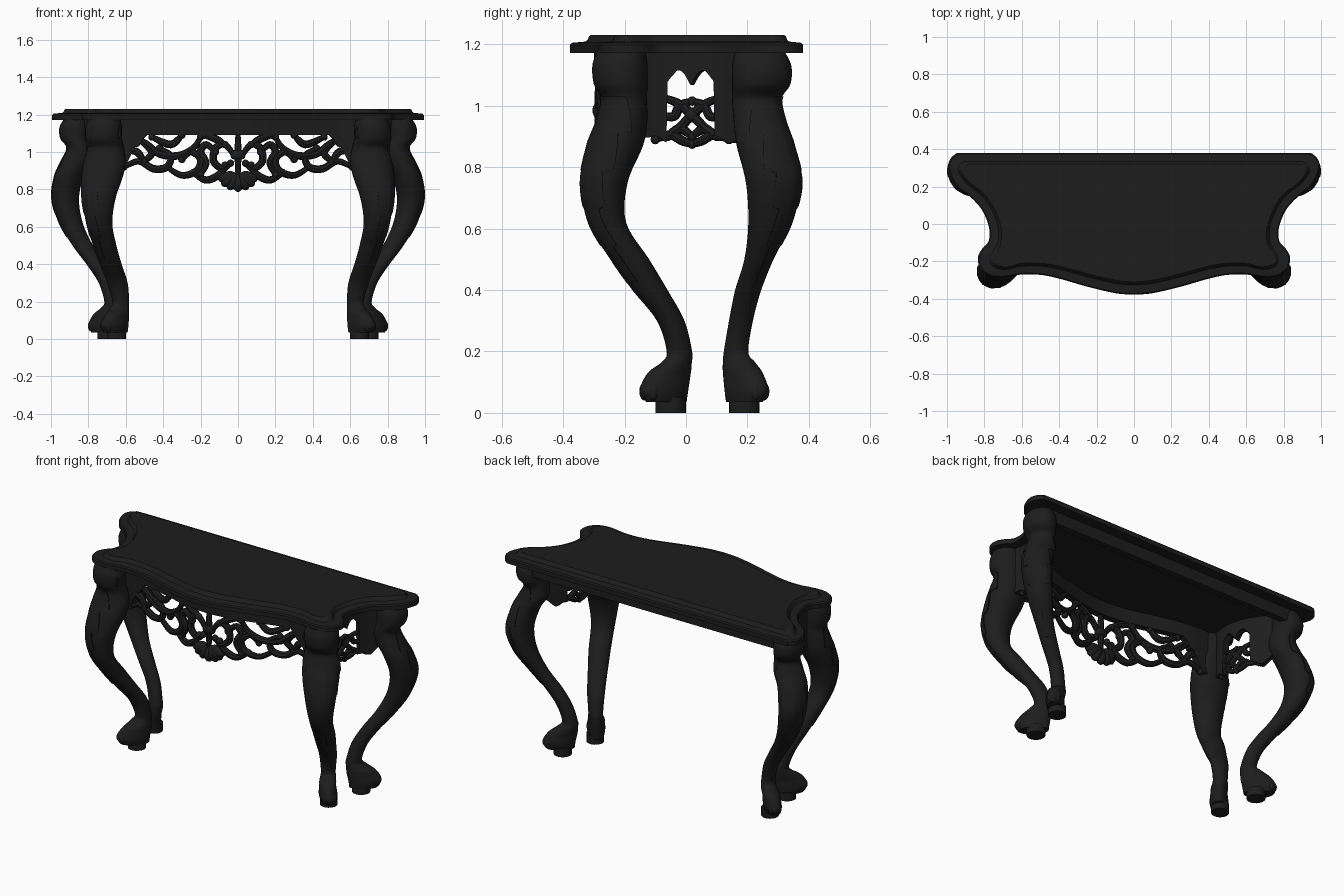
import bpy, bmesh, math
from mathutils import Vector

if "Cube" in bpy.data.objects:
    bpy.data.objects.remove(bpy.data.objects["Cube"])

mat = bpy.data.materials.new("black lacquer")
mat.diffuse_color = (0.0125, 0.0125, 0.0125, 1)
mat.use_nodes = True
mat.node_tree.nodes["Principled BSDF"].inputs["Base Color"].default_value = mat.diffuse_color


def spline(pts, n):
    """Smooth curve through points of any dimension, n samples per span."""
    out = []
    for i in range(len(pts) - 1):
        p = [pts[max(i - 1, 0)], pts[i], pts[i + 1], pts[min(i + 2, len(pts) - 1)]]
        for k in range(n):
            t = k / n
            out.append(tuple(0.5 * (2 * b + (c - a) * t + (2 * a - 5 * b + 4 * c - d) * t * t
                                    + (3 * b - a - 3 * c + d) * t ** 3) for a, b, c, d in zip(*p)))
    return out + [tuple(pts[-1])]


def loft(bm, rings):
    """Skin closed rings of equal size and cap both ends."""
    vs = [[bm.verts.new(p) for p in r] for r in rings]
    n = len(vs[0])
    for a, b in zip(vs, vs[1:]):
        for i in range(n):
            bm.faces.new((a[i], a[(i + 1) % n], b[(i + 1) % n], b[i]))
    bm.faces.new(vs[0][::-1])
    bm.faces.new(vs[-1])


def finish(name, bm, angle=40):
    bmesh.ops.recalc_face_normals(bm, faces=bm.faces[:])
    me = bpy.data.meshes.new(name)
    bm.to_mesh(me)
    bm.free()
    me.materials.append(mat)
    for p in me.polygons:
        p.use_smooth = True
    me.set_sharp_from_angle(angle=math.radians(angle))
    bpy.context.collection.objects.link(bpy.data.objects.new(name, me))


# ---- curved walls that the pierced aprons follow
def front_wall(u):
    return Vector((u, -0.225 - 0.055 * math.cos(math.pi * u / 0.6), 0))


def side_wall(s):
    return lambda v: Vector((s * (0.70 + 1.8 * (v + 0.05) ** 2), v, 0))


def frame(wall, u):
    d = (wall(u + 0.01) - wall(u - 0.01)).normalized()
    return wall(u), d, Vector((d.y, -d.x, 0))


def tube(bm, wall, pts, r=0.018):
    """Carved tendril lying in a wall, swelling at its middle, with bead tips."""
    path = spline(pts, 6)
    rings = []
    for i, (u, z) in enumerate(path):
        a, b = path[max(i - 1, 0)], path[min(i + 1, len(path) - 1)]
        du, dz = b[0] - a[0], b[1] - a[1]
        ln = math.hypot(du, dz) or 1
        p, d, nrm = frame(wall, u)
        side = d * (-dz / ln) + Vector((0, 0, du / ln))
        w = r * (0.75 + 0.4 * math.sin(math.pi * i / (len(path) - 1)))
        rings.append([p + Vector((0, 0, z)) + w * (math.cos(k * math.pi / 4) * side
                      + math.sin(k * math.pi / 4) * nrm) for k in range(8)])
    loft(bm, rings)
    for u, z in (pts[0], pts[-1]):
        bead(bm, wall(u) + Vector((0, 0, z)), (r * 1.1,) * 3)


def bead(bm, pos, size, tilt=0):
    vs = bmesh.ops.create_uvsphere(bm, u_segments=12, v_segments=8, radius=1)["verts"]
    c, s = math.cos(tilt), math.sin(tilt)
    for v in vs:
        x, y, z = (v.co[i] * size[i] for i in range(3))
        v.co = Vector(pos) + Vector((c * x + s * z, y, c * z - s * x))


def panel(bm, wall, u0, u1, low, top=1.178, half=0.02, n=64):
    rings = []
    for i in range(n + 1):
        u = u0 + (u1 - u0) * i / n
        p, d, nrm = frame(wall, u)
        rings.append([p + nrm * h + Vector((0, 0, z)) for h, z in
                      ((half, low(u)), (half, top), (-half, top), (-half, low(u)))])
    loft(bm, rings)


# ---- table top: outer and inner outlines (right half, back to front)
outer = [(0, .38), (.5, .38), (.9, .38), (.96, .37), (.99, .33), (.988, .28), (.95, .205), (.87, .14),
         (.81, .07), (.775, -.02), (.777, -.09), (.81, -.13), (.835, -.18), (.82, -.24), (.77, -.277),
         (.7, -.285), (.6, -.27), (.5, -.272), (.4, -.292), (.25, -.335), (.1, -.37), (0, -.378)]
inner = [(0, .32), (.5, .32), (.85, .32), (.9, .315), (.92, .295), (.915, .265), (.87, .215), (.8, .16),
         (.745, .08), (.71, -.02), (.712, -.1), (.735, -.15), (.755, -.185), (.745, -.21), (.715, -.225),
         (.67, -.228), (.6, -.21), (.5, -.21), (.4, -.225), (.25, -.265), (.1, -.3), (0, -.31)]


def whole(half):
    h = spline(half, 6)
    return h + [(-x, y) for x, y in h[-2:0:-1]]


O, I = whole(outer), whole(inner)
bm = bmesh.new()
loft(bm, [[((1 - t) * a[0] + t * b[0], (1 - t) * a[1] + t * b[1], z) for a, b in zip(O, I)]
          for t, z in ((0, 1.172), (0, 1.198), (.1, 1.205), (.75, 1.209), (.85, 1.215), (.92, 1.226), (1, 1.23))])
finish("table_top", bm, 30)

# ---- cabriole legs: height, x range, y range
front_keys = [(1.178, .63, .80, -.29, -.13), (1.13, .62, .815, -.305, -.125), (1.07, .62, .815, -.30, -.125),
              (1.02, .61, .80, -.275, -.125), (.95, .60, .818, -.29, -.125), (.87, .615, .83, -.32, -.14),
              (.75, .655, .833, -.342, -.19), (.62, .672, .81, -.318, -.195), (.5, .65, .775, -.247, -.12),
              (.4, .622, .738, -.175, -.06), (.3, .59, .70, -.095, -.005), (.2, .582, .672, -.063, .02),
              (.165, .582, .685, -.08, .019), (.13, .582, .71, -.125, .016), (.075, .585, .735, -.15, .008),
              (.035, .59, .72, -.13, .002)]
rear_keys = [(1.178, .80, .93, .16, .32), (1.13, .79, .955, .15, .343), (1.07, .79, .95, .15, .34),
             (1.02, .78, .915, .15, .31), (.95, .78, .945, .155, .323), (.87, .825, .98, .165, .35),
             (.75, .85, .995, .195, .375), (.62, .83, .957, .203, .345), (.5, .775, .885, .19, .285),
             (.4, .71, .81, .16, .245), (.3, .655, .745, .14, .218), (.2, .63, .715, .123, .203),
             (.165, .63, .735, .12, .225), (.13, .635, .775, .12, .25), (.075, .645, .80, .125, .268),
             (.035, .65, .785, .13, .25)]


def section(key, ang, sgn, s, grow=1.0, deg=None):
    """Oval filling the given ranges; angle 0 faces the outer corner, the paw is narrowed."""
    z, x0, x1, y0, y1 = key
    if deg is None:
        deg = 92 - 8 * max(0, min(1, (.65 - z) / .3)) - 28 * max(0, min(1, (.2 - z) / .08))
    half = math.radians(deg) / 2
    c, n = grow * math.cos(ang) * math.cos(half), grow * math.sin(ang) * math.sin(half)
    return (s * ((x0 + x1) / 2 + (x1 - x0) / 2 * (c + n)),
            (y0 + y1) / 2 + sgn * (y1 - y0) / 2 * (c - n), z)


def leg(name, keys, block, sgn, s):
    bm = bmesh.new()
    rows = spline(keys, 6)
    loft(bm, [[section(r, j * math.tau / 32, sgn, s) for j in range(32)] for r in rows])
    # peg under the paw
    loft(bm, [[section((z,) + block, j * math.tau / 24, sgn, s, 1, 88) for j in range(24)] for z in (0, .05)])
    # toes
    toe = keys[-2]
    for a in (-.5, .5):
        bead(bm, section((.07,) + toe[1:], a, sgn, s, .8), (.018, .018, .03))
    finish(name, bm)
    # raised jagged leaf on the outward face of the knee
    bm = bmesh.new()
    rings = []
    for r in [r for r in spline(keys, 12) if .42 < r[0] < 1.03]:
        t = (1.03 - r[0]) / .61
        w = (1.3 - .9 * t) * (.65 + .45 * ((t * 5) % 1))
        up = [section(r, w * j / 6, sgn, s, 1.06 + .03 * (j == 0)) for j in range(-6, 7)]
        dn = [section(r, w * j / 6, sgn, s, .88) for j in range(6, -7, -1)]
        rings.append(up + dn)
    loft(bm, rings)
    finish(name + "_leaf", bm)


for s, side in ((1, "right"), (-1, "left")):
    leg("front_leg_" + side, front_keys, (.60, .70, -.1, 0), -1, s)
    leg("rear_leg_" + side, rear_keys, (.652, .752, .14, .24), 1, s)
    # volute on the front leg shoulder
    bm = bmesh.new()
    spiral = [(s * (.67 + (.05 - .0028 * i) * math.cos(i * .8)), 1.1 + (.05 - .0028 * i) * math.sin(i * .8))
              for i in range(16)]
    tube(bm, lambda u: Vector((u, -.265 - .3 * (abs(u) - .65), 0)), spiral, .009)
    finish("volute_" + side, bm)


# ---- front apron: rail plus pierced scrollwork, mirrored
def front_low(u):
    d = abs(u)
    return 1.09 - .06 * max(0, min(1, (d - .5) / .03)) - .12 * max(0, min(1, (d - .55) / .06))


bm = bmesh.new()
panel(bm, front_wall, -.68, .68, front_low)
finish("front_rail", bm)
scrolls = [
    [(.02, .98), (.07, 1.04), (.12, 1.02), (.13, .95), (.08, .91), (.04, .94)],
    [(.58, 1.07), (.5, 1.05), (.42, .99), (.32, .98), (.24, 1.02), (.2, 1.08)],
    [(.61, .92), (.53, .95), (.45, .91), (.38, .92), (.36, .98), (.42, 1.02)],
    [(.38, .92), (.3, .875), (.22, .9), (.2, .96), (.25, 1.0), (.3, .96)],
    [(.24, .89), (.17, .85), (.1, .88), (.07, .93)],
    [(.3, 1.09), (.36, 1.04), (.46, 1.08)],
    [(.12, 1.0), (.17, 1.04), (.2, 1.0), (.17, .94), (.2, .88)],
    [(.5, .94), (.54, 1.0), (.61, 1.01)],
    [(.52, 1.06), (.46, 1.0), (.5, .95)],
    [(.07, 1.04), (.12, 1.07), (.18, 1.09)]]
bm = bmesh.new()
for s in (1, -1):
    for sc in scrolls:
        tube(bm, front_wall, [(s * u, z) for u, z in sc])
tube(bm, front_wall, [(0, 1.1), (0, 1.0), (0, .86)], .016)
bead(bm, front_wall(0) + Vector((0, 0, .985)), (.04, .025, .03))
finish("front_scrollwork", bm)

# ---- shell pendant at the centre of the front apron
bm = bmesh.new()
for k in range(-3, 4):
    a = k * .42
    reach = .06 + .006 * (3 - abs(k))
    bead(bm, front_wall(0) + Vector((math.sin(a) * reach, 0, .875 - math.cos(a) * reach * .5)),
         (.03, .028, .05), -a)
finish("shell_pendant", bm)


# ---- side aprons: solid cheeks, heart-shaped opening, crossing tendrils
def side_low(v):
    d = abs(v - .02)
    if d > .082:
        return .89 + .012 * math.cos(v * 60) + max(0, d - .14) * .6
    return 1.065 + .05 * math.sin(min(1, d / .04) * math.pi / 2) - max(0, d - .05) * 1.2


side_scrolls = [
    [(-.09, 1.03), (-.03, 1.01), (.02, .97), (.07, .92), (.11, .9)],
    [(-.09, .97), (-.04, .965), (-.02, 1.0), (.02, 1.015)],
    [(-.1, .89), (-.05, .905), (-.01, .885), (.02, .875)],
    [(-.06, .9), (-.02, .925), (.02, .9)]]
for s, side in ((1, "right"), (-1, "left")):
    wall = side_wall(s)
    bm = bmesh.new()
    panel(bm, wall, -.17, .22, side_low, n=100)
    finish("side_apron_" + side, bm)
    bm = bmesh.new()
    for sc in side_scrolls:
        tube(bm, wall, sc, .014)
        tube(bm, wall, [(.04 - v, z) for v, z in sc], .014)
    bead(bm, wall(.02) + Vector((0, 0, .97)), (.02, .025, .025))
    finish("side_scrollwork_" + side, bm)

# ---- plain back rail
bm = bmesh.new()
panel(bm, lambda u: Vector((u, .30, 0)), -.85, .85, lambda u: 1.1, n=1)
finish("back_rail", bm)
